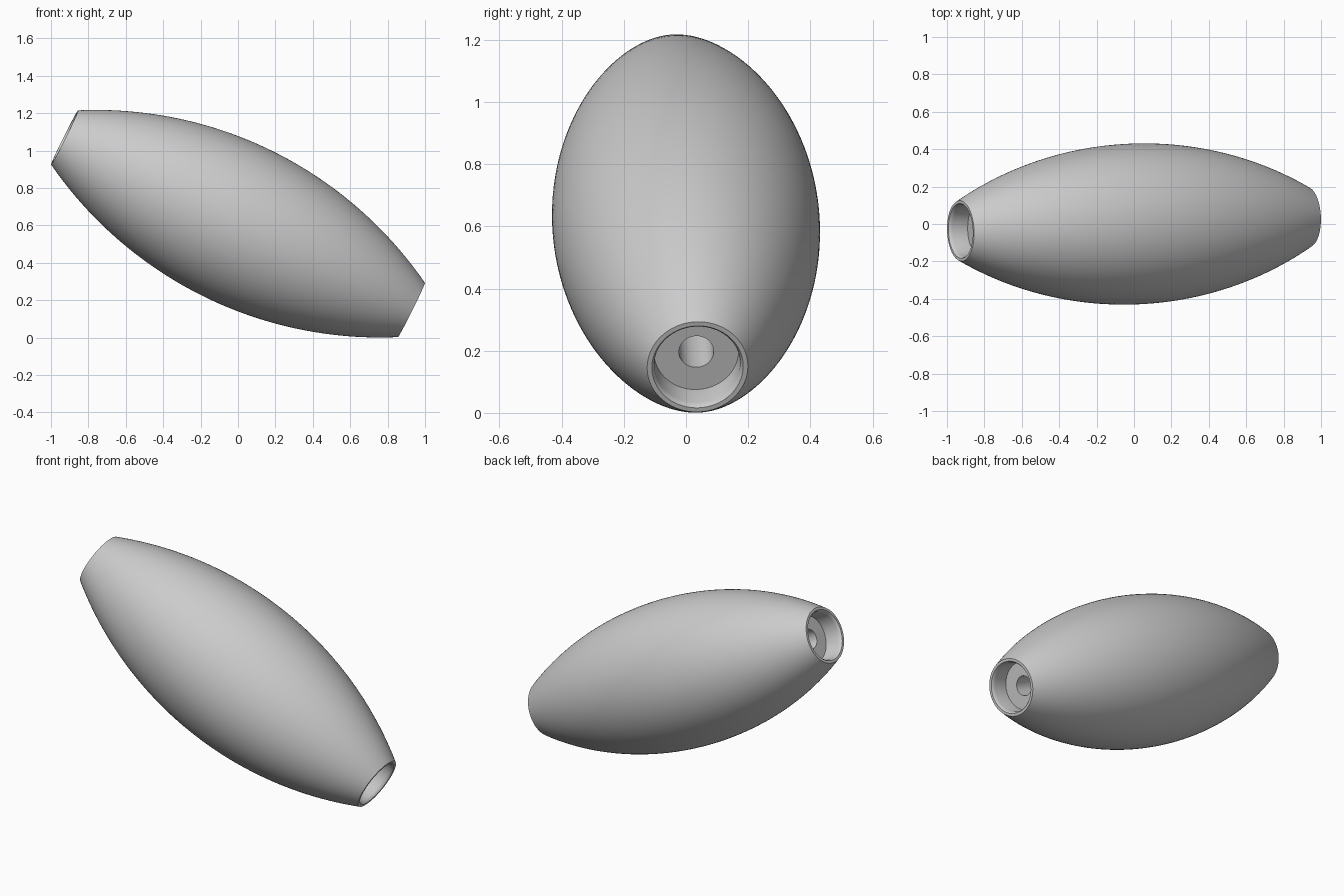
import bpy, bmesh, math
from mathutils import Vector

if "Cube" in bpy.data.objects:
    bpy.data.objects.remove(bpy.data.objects["Cube"])

HALF = 1.036      # half length along the axis
R_MID, R_END = 0.43, 0.162
SEG, ARC = 128, 48

# Outer skin: circular arc from one end to the other, as (axis, radius)
sag = R_MID - R_END
R = (HALF ** 2 + sag ** 2) / (2 * sag)
a_max = math.asin(HALF / R)
outer = []
for i in range(ARC + 1):
    a = a_max * (2 * i / ARC - 1)
    outer.append((R * math.sin(a), R_MID - R + R * math.cos(a)))

# End socket: softened rim, recess wall, flat floor and the bore edge
socket = [(HALF, 0.147), (HALF - 0.008, 0.141), (HALF - 0.02, 0.138),
          (HALF - 0.11, 0.136), (HALF - 0.11, 0.056)]
mirrored = [(-x, r) for x, r in reversed(socket)]
profile = outer + socket + mirrored      # closes through the central bore

# Lathe the closed profile around the local z axis
bm = bmesh.new()
rings = []
for s in range(SEG):
    t = 2 * math.pi * s / SEG
    rings.append([bm.verts.new((r * math.cos(t), r * math.sin(t), x)) for x, r in profile])
n = len(profile)
for s in range(SEG):
    p, q = rings[s], rings[(s + 1) % SEG]
    for i in range(n):
        j = (i + 1) % n
        bm.faces.new((p[i], q[i], q[j], p[j]))
bmesh.ops.recalc_face_normals(bm, faces=bm.faces)

mesh = bpy.data.meshes.new("spindle_bead")
bm.to_mesh(mesh)
bm.free()
bead = bpy.data.objects.new("spindle_bead", mesh)
bpy.context.collection.objects.link(bead)

# Tilt the bead along its resting axis and lift it onto the ground
axis = Vector((0.927, 0.037, -0.461))
bead.rotation_mode = 'QUATERNION'
bead.rotation_quaternion = axis.to_track_quat('Z', 'Y')
bead.location = (0, 0, 0.609)

bpy.context.view_layer.objects.active = bead
bead.select_set(True)
bpy.ops.object.shade_smooth_by_angle(angle=math.radians(30))
